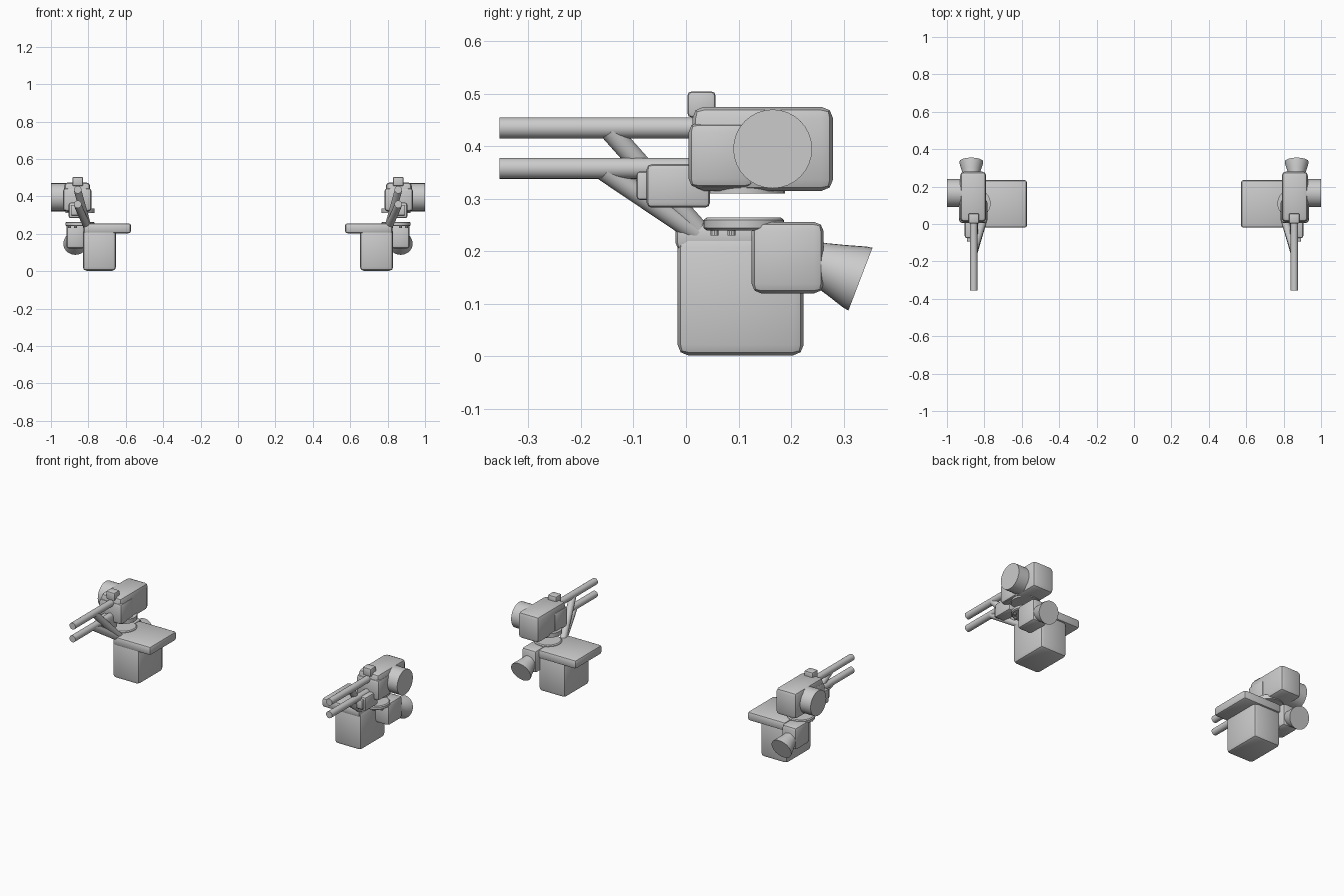
import bpy, bmesh, math
from mathutils import Vector, Matrix

old = bpy.data.objects.get("Cube")
if old:
    bpy.data.objects.remove(old, do_unlink=True)

grey = bpy.data.materials.new("light_grey")
grey.use_nodes = True
COLOUR = (0.6, 0.6, 0.6, 1)
grey.diffuse_color = COLOUR
grey.node_tree.nodes["Principled BSDF"].inputs["Base Color"].default_value = COLOUR


def finish(name, bm):
    """Make the left part from the mesh, then its mirrored right twin."""
    for side, sign in (("left", 1), ("right", -1)):
        twin = bm.copy()
        if sign < 0:
            bmesh.ops.scale(twin, vec=(-1, 1, 1), verts=twin.verts)
        bmesh.ops.recalc_face_normals(twin, faces=twin.faces)
        mesh = bpy.data.meshes.new(f"{side}_{name}")
        twin.to_mesh(mesh)
        twin.free()
        mesh.materials.append(grey)
        ob = bpy.data.objects.new(f"{side}_{name}", mesh)
        bpy.context.collection.objects.link(ob)
        bpy.ops.object.select_all(action='DESELECT')
        ob.select_set(True)
        bpy.context.view_layer.objects.active = ob
        bpy.ops.object.shade_smooth_by_angle(angle=math.radians(35))
    bm.free()


def box(name, x, y, z, bevel=0.015, taper=0.0):
    """Rounded box between limits; taper draws in the outer bottom side."""
    bm = bmesh.new()
    bmesh.ops.create_cube(bm, size=1)
    for v in bm.verts:
        top = v.co.z > 0
        v.co = Vector(r[0] if c < 0 else r[1] for c, r in zip(v.co, (x, y, z)))
        if not top and v.co.x == x[1]:
            v.co.x -= taper
    bmesh.ops.bevel(bm, geom=bm.edges[:], offset=bevel, segments=2,
                    profile=0.5, affect='EDGES')
    finish(name, bm)


def lathe(name, start, end, profile, sides=32):
    """Closed turned shape; profile holds (fraction along axis, radius)."""
    start, end = Vector(start), Vector(end)
    turn = (end - start).to_track_quat('Z', 'Y').to_matrix().to_4x4()
    bm = bmesh.new()
    rings = []
    for t, r in profile:
        place = Matrix.Translation(start.lerp(end, t)) @ turn
        rings.append([bm.verts.new(place @ Vector((r * math.cos(a), r * math.sin(a), 0)))
                      for a in (math.tau * i / sides for i in range(sides))])
    for low, high in zip(rings, rings[1:]):
        for i in range(sides):
            j = (i + 1) % sides
            bm.faces.new((low[i], low[j], high[j], high[i]))
    bm.faces.new(rings[0][::-1])
    bm.faces.new(rings[-1])
    finish(name, bm)


def rod(name, start, end, radius, sides=32):
    lathe(name, start, end, ((0, radius), (1, radius)), sides)


# Gun housing with its front collar, sight and side drum
box("gun_housing", (0.79, 0.93), (0.012, 0.28), (0.315, 0.475), 0.022)
box("housing_collar", (0.783, 0.936), (0.005, 0.13), (0.32, 0.445), 0.018)
box("top_sight", (0.828, 0.885), (0.003, 0.056), (0.455, 0.504), 0.007)
rod("side_drum", (0.90, 0.165, 0.395), (1.0, 0.165, 0.395), 0.075)

# Twin barrels, each braced by a strut running down to the table
foot = (0.80, 0.04, 0.222)
for label, z, reach in (("upper", 0.435, -0.145), ("lower", 0.358, -0.155)):
    rod(f"{label}_barrel", (0.857, -0.355, z), (0.857, 0.05, z), 0.02, 24)
    rod(f"{label}_strut", (0.857, reach, z - 0.005), foot, 0.02, 16)

# Small box slung beneath the barrels
box("barrel_box", (0.835, 0.905), (-0.075, 0.046), (0.283, 0.366), 0.01)
box("barrel_box_cap", (0.846, 0.894), (-0.094, -0.06), (0.298, 0.352), 0.006)

# Pivot discs under the housing and beside the table, with studs
rod("upper_pivot_disc", (0.845, 0.11, 0.31), (0.845, 0.11, 0.335), 0.078)
lathe("lower_pivot_disc", (0.845, 0.11, 0.24), (0.845, 0.11, 0.264),
      ((0, 0.071), (0.2, 0.077), (0.8, 0.077), (1, 0.071)))
for i in range(8):
    a = math.tau * (i + 0.5) / 8
    x, y = 0.845 + 0.06 * math.cos(a), 0.11 + 0.06 * math.sin(a)
    rod(f"disc_stud_{i + 1}", (x, y, 0.23), (x, y, 0.245), 0.008, 10)

# Table slab and tapered pedestal
box("table_slab", (0.572, 0.825), (-0.02, 0.235), (0.202, 0.256), 0.014)
box("pedestal", (0.652, 0.83), (-0.016, 0.224), (0.002, 0.228), 0.02, 0.018)

# Thruster box and its flared bell, angled down to the rear
box("thruster_box", (0.82, 0.918), (0.125, 0.262), (0.12, 0.256), 0.018)
lathe("thruster_bell", (0.87, 0.22, 0.19), (0.87, 0.332, 0.147),
      ((0, 0.034), (0.3, 0.041), (0.6, 0.051), (0.9, 0.062), (1, 0.064)))
